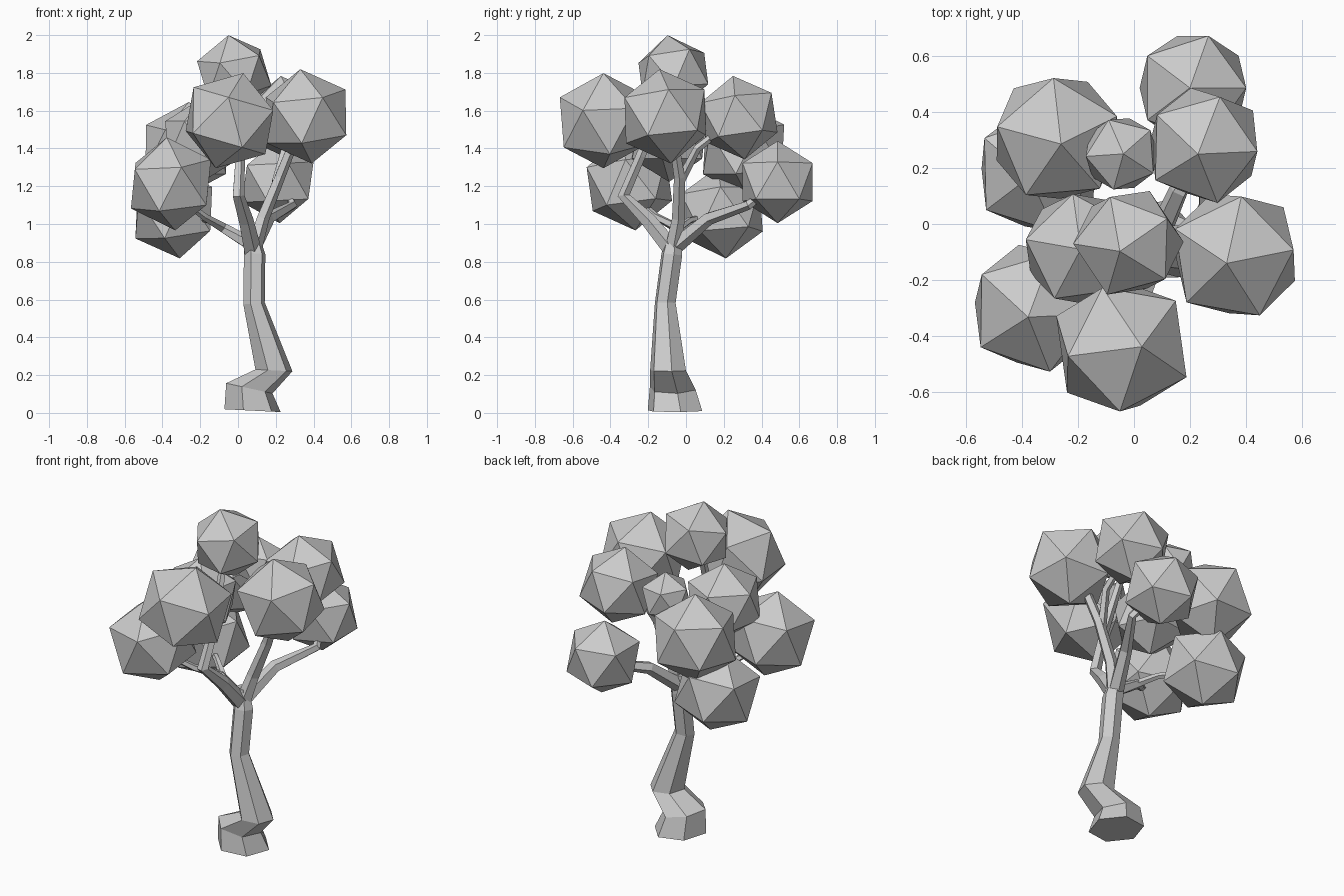
import bpy, bmesh, math
from mathutils import Vector, Matrix

if "Cube" in bpy.data.objects:
    bpy.data.objects.remove(bpy.data.objects["Cube"])


def finish(name, bm):
    bmesh.ops.recalc_face_normals(bm, faces=bm.faces)
    me = bpy.data.meshes.new(name)
    bm.to_mesh(me)
    bm.free()
    ob = bpy.data.objects.new(name, me)
    bpy.context.collection.objects.link(ob)
    return ob


def tube(name, pts, radii, sides, normals=None, turn=0.0):
    """Flat-faced tube through pts, one ring of vertices per point."""
    pts = [Vector(p) for p in pts]
    bm = bmesh.new()
    rings = []
    for i, p in enumerate(pts):
        if normals:
            n = Vector(normals[i]).normalized()
        else:
            n = (pts[min(i + 1, len(pts) - 1)] - pts[max(i - 1, 0)]).normalized()
        # minimal rotation from z keeps the rings untwisted
        q = Vector((0, 0, 1)).rotation_difference(n)
        ring = []
        for k in range(sides):
            a = turn + math.tau * k / sides
            ring.append(bm.verts.new(p + q @ Vector((math.cos(a), math.sin(a), 0)) * radii[i]))
        rings.append(ring)
    for a, b in zip(rings, rings[1:]):
        for k in range(sides):
            j = (k + 1) % sides
            bm.faces.new((a[k], a[j], b[j], b[k]))
    bm.faces.new(rings[0][::-1])
    bm.faces.new(rings[-1])
    return finish(name, bm)


def leaf_ball(name, centre, r, tip, yaw):
    """Icosahedron whose top corner leans to tip, turned by yaw degrees."""
    z = Vector(tip).normalized()
    a = math.radians(yaw)
    x = Vector((math.cos(a), math.sin(a), 0))
    x = (x - z * x.dot(z)).normalized()
    rot = Matrix((x, z.cross(x), z)).transposed().to_4x4()
    bm = bmesh.new()
    bmesh.ops.create_icosphere(bm, subdivisions=1, radius=r,
                               matrix=Matrix.Translation(centre) @ rot)
    return finish(name, bm)


# Trunk with a crooked, flared foot
tube("trunk",
     [(.077, -.058, .012), (.06, -.07, .13), (.19, -.095, .225),
      (.085, -.11, .58), (.088, -.075, .84), (.07, -.06, .95)],
     [.152, .128, .1, .058, .058, .04], 6,
     [(.05, 0, 1), (.22, 0, 1), (.05, 0, 1), (-.1, 0, 1), (0, .1, 1), (0, 0, 1)], .2)

# Branches
branches = {
    "front_branch": ([(.075, -.07, .86), (.04, -.2, 1.02), (.0, -.33, 1.15),
                      (.01, -.24, 1.36), (-.02, -.1, 1.72)], [.05, .042, .034, .027, .02]),
    "right_branch": ([(.08, -.07, .86), (.13, -.04, 1.03), (.22, -.035, 1.25),
                      (.34, -.08, 1.55)], [.045, .036, .03, .024]),
    "right_back_twig": ([(.2, -.035, 1.22), (.25, .06, 1.4), (.25, .25, 1.55)], [.026, .022, .018]),
    "back_branch": ([(.08, -.06, .88), (.16, .12, 1.03), (.29, .33, 1.1),
                     (.23, .46, 1.2)], [.045, .036, .025, .018]),
    "left_branch": ([(.07, -.07, .89), (-.08, -.05, .98), (-.18, -.16, 1.04),
                     (-.31, -.27, 1.14)], [.038, .027, .02, .016]),
    "left_low_twig": ([(-.06, -.05, .97), (-.15, .02, 1.02), (-.3, .15, 1.05)], [.022, .018, .014]),
}
for name, (pts, radii) in branches.items():
    tube(name, pts, radii, 5)

# Foliage: centre, radius, lean of top corner, yaw
balls = [
    ((-.02, -.067, 1.797), .207, (-.15, -.15, 1), 105),
    ((.36, -.11, 1.57), .253, (-.12, -.12, 1), 80),
    ((-.045, -.437, 1.547), .262, (.29, 0, 1), 188),
    ((-.355, -.30, 1.212), .249, (-.09, -.13, 1), 215),
    ((-.34, .19, 1.06), .245, (-.13, -.09, 1), 217),
    ((-.275, .305, 1.395), .252, (.06, -.08, 1), 95),
    ((.21, .485, 1.222), .218, (-.05, 0, 1), 0),
    ((.25, .28, 1.563), .224, (-.1, -.14, 1), 70),
    ((-.045, .25, 1.56), .146, (.05, 0, 1), 40),
    ((-.19, -.09, 1.445), .222, (0, 0, 1), 170),
]
for i, b in enumerate(balls, 1):
    leaf_ball(f"foliage_{i}", *b)
